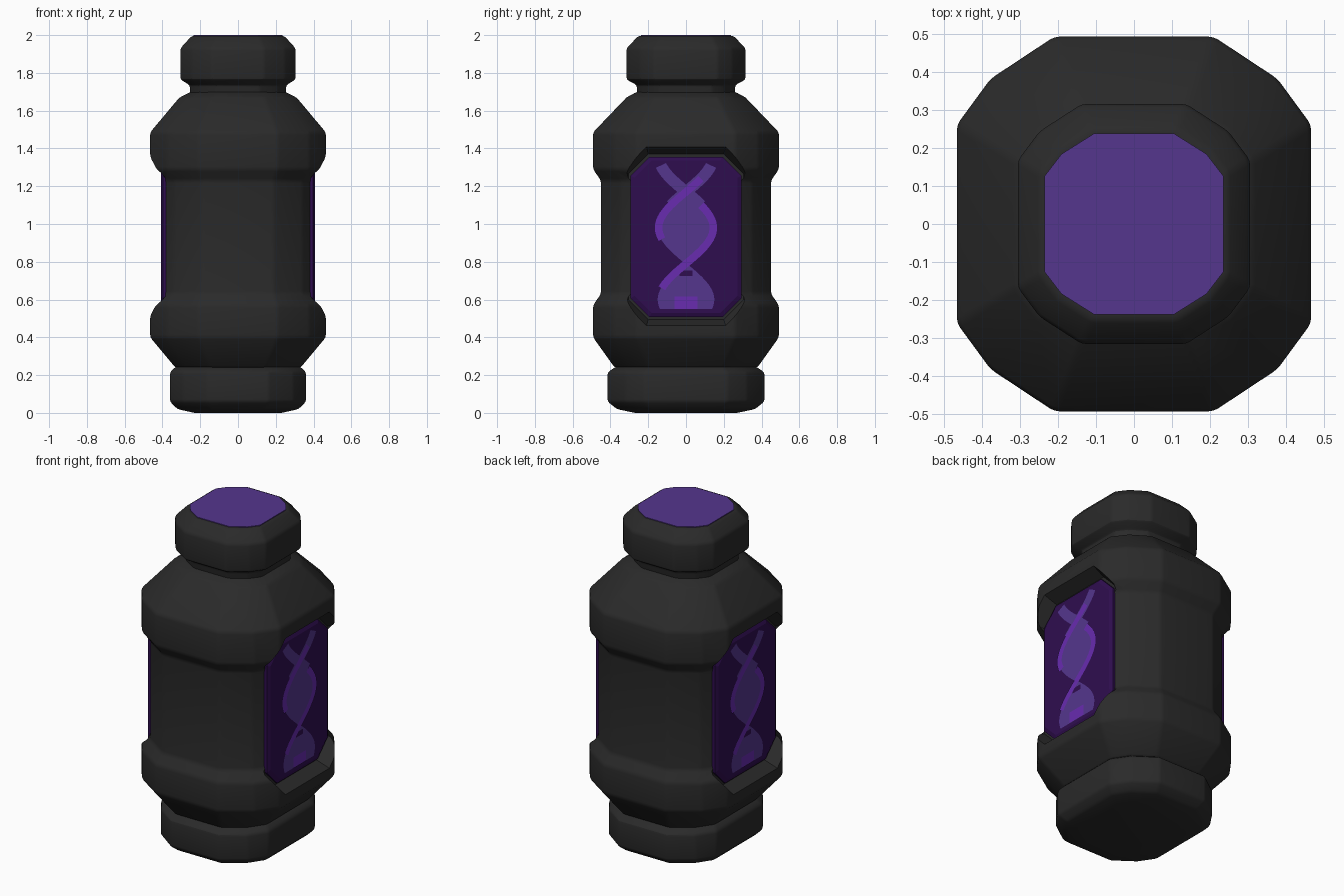
import bpy, bmesh, math

if "Cube" in bpy.data.objects:
    bpy.data.objects.remove(bpy.data.objects["Cube"])


def material(name, rgb):
    m = bpy.data.materials.new(name)
    m.diffuse_color = (*rgb, 1)
    m.use_nodes = True
    m.node_tree.nodes["Principled BSDF"].inputs["Base Color"].default_value = m.diffuse_color
    return m


BLACK = material("charcoal", (0.023, 0.023, 0.023))
DARK = material("dark purple", (0.028, 0.004, 0.078))
LIGHT = material("light purple", (0.089, 0.037, 0.27))
BRIGHT = material("bright purple", (0.138, 0.025, 0.434))


def build(name, bm, mat, bevel=0.0):
    me = bpy.data.meshes.new(name)
    bm.to_mesh(me)
    bm.free()
    me.materials.append(mat)
    ob = bpy.data.objects.new(name, me)
    bpy.context.collection.objects.link(ob)
    if bevel:
        b = ob.modifiers.new("bevel", 'BEVEL')
        b.width, b.segments = bevel, 2
        b.limit_method, b.angle_limit = 'ANGLE', math.radians(20)
    return ob


def bridge(rings):
    """Closed solid through a stack of point rings."""
    bm = bmesh.new()
    loops = [[bm.verts.new(p) for p in r] for r in rings]
    n = len(loops[0])
    for a, b in zip(loops, loops[1:]):
        for i in range(n):
            j = (i + 1) % n
            bm.faces.new((a[i], a[j], b[j], b[i]))
    bm.faces.new(loops[0][::-1])
    bm.faces.new(loops[-1])
    bmesh.ops.recalc_face_normals(bm, faces=bm.faces)
    return bm


def body_ring(x, y, z):
    q = [(1, .53), (.81, .775), (.45, 1)]
    pts = q + [(-a, b) for a, b in q[::-1]]
    pts += [(-a, -b) for a, b in pts]
    return [(a * x, b * y, z) for a, b in pts]


def window_ring(s, x, hy, z0, z1, c):
    pts = [(hy - c, z0), (hy, z0 + c), (hy, z1 - c), (hy - c, z1)]
    pts += [(-a, b) for a, b in pts[::-1]]
    return [(s * x, s * a, b) for a, b in pts]


def finish(ob):
    bpy.ops.object.select_all(action='DESELECT')
    bpy.context.view_layer.objects.active = ob
    ob.select_set(True)
    for m in list(ob.modifiers):
        bpy.ops.object.modifier_apply(modifier=m.name)
    bpy.ops.object.shade_smooth_by_angle(angle=math.radians(24))


# Base foot
foot = build("base_foot", bridge([body_ring(*r) for r in [
    (.23, .27, 0), (.32, .365, .02), (.36, .415, .06),
    (.36, .415, .215), (.33, .37, .245)]]), BLACK, .012)
finish(foot)

# Main body with flared shoulders and a waist
body = build("body", bridge([body_ring(*r) for r in [
    (.325, .365, .235), (.34, .385, .25), (.465, .492, .40), (.465, .492, .57),
    (.42, .45, .63), (.42, .45, 1.23), (.465, .492, 1.29), (.465, .492, 1.485),
    (.31, .315, 1.67), (.25, .26, 1.70)]]), BLACK, .014)

# Window recesses cut in both sides
cutters = []
for s in (1, -1):
    cut = build("window_cutter", bridge([
        window_ring(s, .385, .305, .495, 1.37, .105),
        window_ring(s, .47, .335, .46, 1.41, .125),
        window_ring(s, .60, .335, .46, 1.41, .125)]), BLACK)
    cut.hide_render = True
    m = body.modifiers.new("cut", 'BOOLEAN')
    m.operation, m.solver, m.object = 'DIFFERENCE', 'EXACT', cut
    cutters.append(cut)
finish(body)
for c in cutters:
    bpy.data.objects.remove(c)

# Neck and cap, with a coloured top
cap = build("cap", bridge([body_ring(*r) for r in [
    (.255, .26, 1.68), (.255, .26, 1.735), (.305, .315, 1.765),
    (.305, .315, 1.93), (.245, .252, 1.996)]]), BLACK, .012)
finish(cap)
build("cap_top_plate", bridge([body_ring(.235, .237, z) for z in (1.99, 2.0)]), LIGHT)


# Helix emblem pieces, laid as thin strips over the window
def strip(name, s, x, pairs, mat):
    bm = bmesh.new()
    rows = [[bm.verts.new((s * x, s * y, z)) for y, z in p] for p in pairs]
    for (l0, r0), (l1, r1) in zip(rows, rows[1:]):
        bm.faces.new((l0, r0, r1, l1))
    build(name, bm, mat)


def wave(z):
    return .145 * math.cos(math.pi * (z - .98) / .38)


def steps(z0, z1, n=20):
    return [z0 + (z1 - z0) * i / n for i in range(n + 1)]


def ribbon(sign, z0, z1, w):
    out = []
    for z in steps(z0, z1):
        d = sign * (wave(z + .001) - wave(z - .001)) / .002
        k = w / math.hypot(1, d)
        y = sign * wave(z)
        out.append([(y - k, z + k * d), (y + k, z - k * d)])
    return out


def lobe(z0, z1):
    return [[(-abs(wave(z)) - .005, z), (abs(wave(z)) + .005, z)] for z in steps(z0, z1)]


def box(y, z0, z1):
    return [[(-y, z0), (y, z0)], [(-y, z1), (y, z1)]]


for s, side in ((1, "right"), (-1, "left")):
    build(side + "_window", bridge([
        window_ring(s, .37, .293, .507, 1.355, .10),
        window_ring(s, .398, .293, .507, 1.355, .10),
        window_ring(s, .408, .272, .53, 1.335, .09)]), DARK)
    strip(side + "_helix_fill", s, .410, lobe(.79, 1.17), LIGHT)
    strip(side + "_helix_base", s, .410, lobe(.55, .79), LIGHT)
    strip(side + "_helix_back_strand", s, .411, ribbon(1, 1.10, 1.31, .03), LIGHT)
    strip(side + "_helix_front_strand_top", s, .411, ribbon(-1, 1.10, 1.31, .03), LIGHT)
    strip(side + "_helix_bright_upper", s, .413, ribbon(-1, .92, 1.24, .02), BRIGHT)
    strip(side + "_helix_bright_lower", s, .413, ribbon(1, .66, 1.10, .02), BRIGHT)
    strip(side + "_helix_bright_base", s, .413, box(.06, .55, .615), BRIGHT)
    strip(side + "_helix_gap", s, .412, box(.035, .725, .755), DARK)
